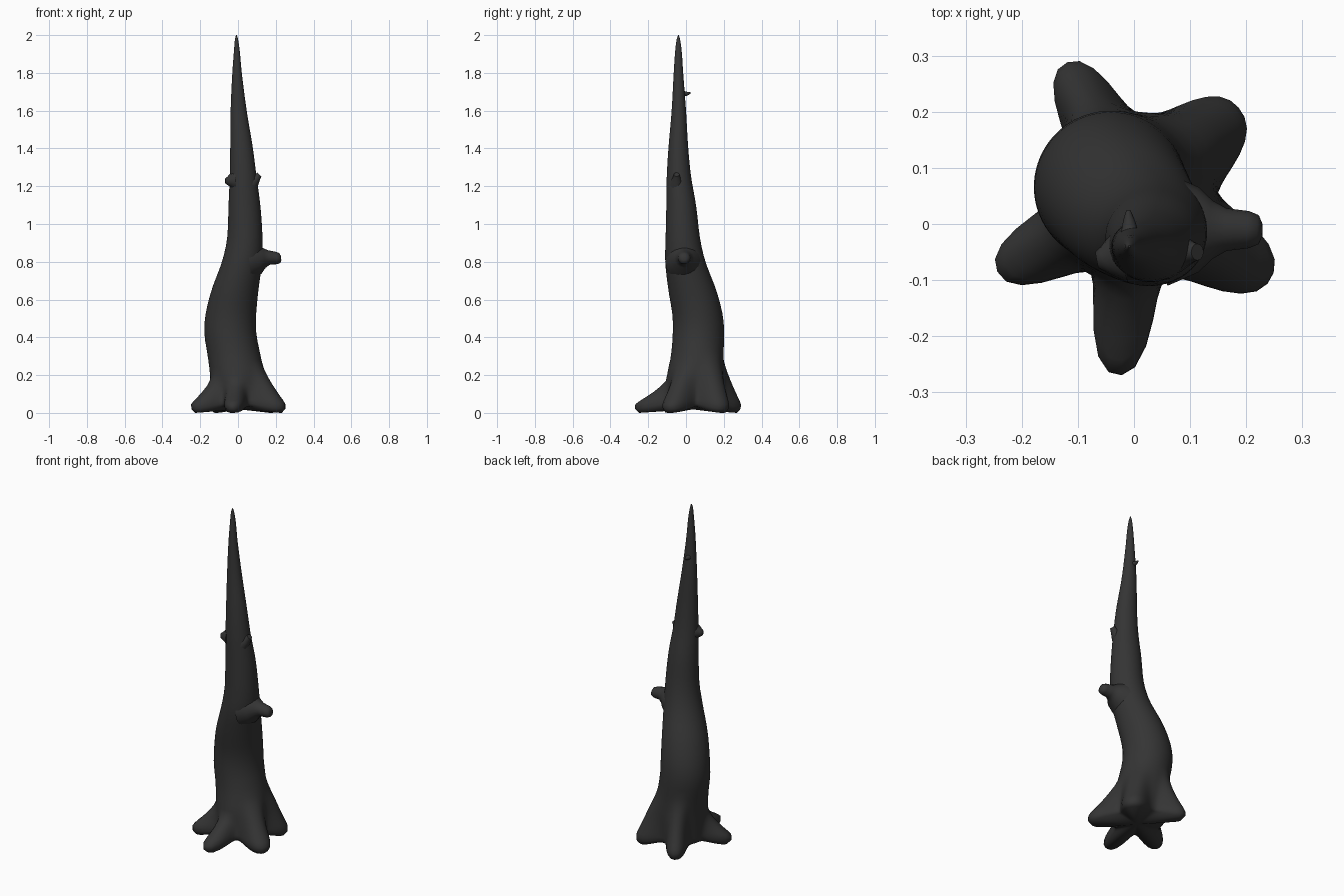
import bpy, bmesh, math
from mathutils import Vector

if "Cube" in bpy.data.objects:
    bpy.data.objects.remove(bpy.data.objects["Cube"])

bark = bpy.data.materials.new("dark_bark")
bark.diffuse_color = (0.035, 0.035, 0.035, 1)
bark.use_nodes = True
bark.node_tree.nodes["Principled BSDF"].inputs["Base Color"].default_value = bark.diffuse_color


def loft(name, rings, angle=60):
    """Skin a list of equal-length point rings and cap both ends."""
    bm = bmesh.new()
    rows = [[bm.verts.new(p) for p in ring] for ring in rings]
    n = len(rows[0])
    for a, b in zip(rows, rows[1:]):
        for i in range(n):
            j = (i + 1) % n
            bm.faces.new((a[i], a[j], b[j], b[i]))
    for row in (rows[0], rows[-1]):
        mid = bm.verts.new(sum((v.co for v in row), Vector()) / n)
        for i in range(n):
            bm.faces.new((row[i], row[(i + 1) % n], mid))
    bmesh.ops.recalc_face_normals(bm, faces=bm.faces)
    mesh = bpy.data.meshes.new(name)
    bm.to_mesh(mesh)
    bm.free()
    ob = bpy.data.objects.new(name, mesh)
    bpy.context.collection.objects.link(ob)
    mesh.materials.append(bark)
    bpy.context.view_layer.objects.active = ob
    ob.select_set(True)
    bpy.ops.object.shade_smooth_by_angle(angle=math.radians(angle))
    ob.select_set(False)


def tube(name, path, radii, sides=12):
    pts = [Vector(p) for p in path]
    q = (pts[-1] - pts[0]).to_track_quat('Z', 'Y')
    rings = []
    for p, r in zip(pts, radii):
        rings.append([p + q @ Vector((r * math.cos(t), r * math.sin(t), 0))
                      for t in (2 * math.pi * i / sides for i in range(sides))])
    loft(name, rings)


# Trunk sections: z, left x, right x, front y, back y
sections = [
    (0.00, -0.140, 0.145, -0.110, 0.195),
    (0.20, -0.148, 0.140, -0.100, 0.200),
    (0.30, -0.160, 0.120, -0.080, 0.198),
    (0.42, -0.178, 0.097, -0.070, 0.202),
    (0.52, -0.172, 0.096, -0.072, 0.194),
    (0.65, -0.140, 0.108, -0.093, 0.160),
    (0.80, -0.085, 0.127, -0.110, 0.103),
    (0.92, -0.058, 0.130, -0.108, 0.075),
    (1.10, -0.050, 0.118, -0.104, 0.053),
    (1.25, -0.044, 0.098, -0.102, 0.027),
    (1.40, -0.041, 0.079, -0.093, 0.012),
    (1.60, -0.039, 0.046, -0.076, 0.000),
    (1.80, -0.030, 0.020, -0.065, -0.015),
    (1.92, -0.021, 0.009, -0.057, -0.023),
    (1.98, -0.016, 0.000, -0.049, -0.032),
    (2.00, -0.010, -0.006, -0.042, -0.038),
]
# Roots: direction, reach beyond trunk, angular spread, height
roots = [(207, 0.132, 0.30, 0.20), (264, 0.162, 0.27, 0.18), (-29, 0.135, 0.36, 0.27),
         (40, 0.100, 0.40, 0.33), (118, 0.122, 0.30, 0.33)]


def section(z):
    """Smooth (Catmull-Rom style) interpolation of the trunk section at height z."""
    k = max(i for i in range(len(sections) - 1) if sections[i][0] <= z + 1e-6)
    a, b = sections[k], sections[k + 1]
    p, q = sections[max(k - 1, 0)], sections[min(k + 2, len(sections) - 1)]
    h = b[0] - a[0]
    t = (z - a[0]) / h
    out = []
    for i in range(1, 5):
        m0 = (b[i] - p[i]) / (b[0] - p[0]) * h
        m1 = (q[i] - a[i]) / (q[0] - a[0]) * h
        out.append((2*t**3 - 3*t*t + 1) * a[i] + (t**3 - 2*t*t + t) * m0
                   + (3*t*t - 2*t**3) * b[i] + (t**3 - t*t) * m1)
    return out


def trunk_ring(z, shrink=1.0, n=80):
    x0, x1, y0, y1 = section(z)
    ring = []
    for i in range(n):
        t = 2 * math.pi * i / n
        flare, lift = 0, 0.035
        for deg, reach, spread, height in roots:
            d = abs((t - math.radians(deg) + math.pi) % (2 * math.pi) - math.pi)
            lobe = math.exp(-(d / spread) ** 2.4)
            f = min(1, max(0, (height - z) / (height - 0.05)))
            flare = max(flare, reach * lobe * f ** 1.4)
            lift = min(lift, 0.035 * (1 - lobe))
        # arch the underside up between the roots
        zz = z + lift * max(0, 1 - z / 0.15)
        ring.append(Vector(((x0 + x1) / 2 + ((x1 - x0) / 2 + flare) * shrink * math.cos(t),
                            (y0 + y1) / 2 + ((y1 - y0) / 2 + flare) * shrink * math.sin(t), zz)))
    return ring


# Trunk with flared roots
levels = [0.02, 0.045, 0.065, 0.085, 0.11, 0.14, 0.17, 0.2, 0.24, 0.28, 0.33]
levels += [0.38 + 0.05 * i for i in range(32)] + [1.96, 1.98, 1.992, 2.0]
loft("trunk", [trunk_ring(0.0, 0.93)] + [trunk_ring(z) for z in levels])

# Large broken branch on the right
tube("large_branch_stub",
     [(0.06, -0.01, 0.80), (0.115, -0.01, 0.812), (0.14, -0.01, 0.82), (0.165, -0.01, 0.823),
      (0.205, -0.01, 0.82), (0.222, -0.01, 0.82), (0.228, -0.01, 0.82)],
     [0.10, 0.076, 0.052, 0.038, 0.033, 0.026, 0.012], 16)

# Pair of small broken twigs
tube("right_twig_stub",
     [(0.07, -0.05, 1.215), (0.093, -0.05, 1.235), (0.105, -0.05, 1.252), (0.113, -0.05, 1.262)],
     [0.04, 0.025, 0.018, 0.015])
tube("left_twig_stub",
     [(-0.02, -0.055, 1.23), (-0.043, -0.06, 1.23), (-0.056, -0.063, 1.228), (-0.066, -0.064, 1.228)],
     [0.05, 0.033, 0.022, 0.015])

# Thin thorn near the top on the back
tube("upper_twig",
     [(-0.008, -0.03, 1.69), (-0.008, -0.008, 1.69), (-0.009, 0.008, 1.69), (-0.01, 0.024, 1.694)],
     [0.022, 0.014, 0.010, 0.004], 8)
